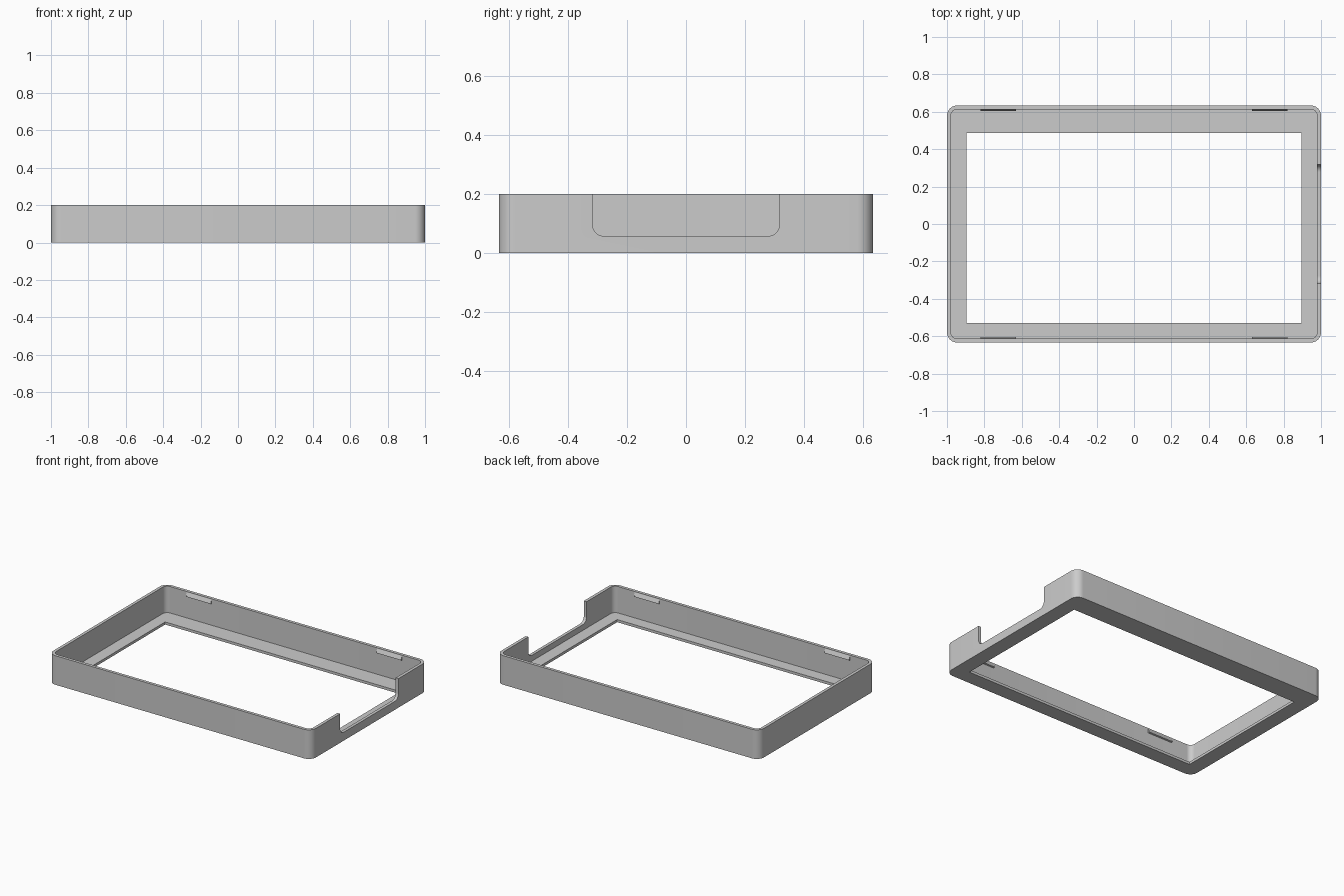
import bpy, bmesh
from math import cos, sin, pi, radians

cube = bpy.data.objects.get("Cube")
if cube:
    bpy.data.objects.remove(cube, do_unlink=True)

HALF_X, HALF_Y, HEIGHT = 1.0, 0.634, 0.2
WALL, FLOOR, CORNER = 0.021, 0.018, 0.055
ARC_STEPS = 10

grey = bpy.data.materials.new("plain grey")
grey.use_nodes = True
grey.diffuse_color = (0.6, 0.6, 0.6, 1)
grey.node_tree.nodes["Principled BSDF"].inputs["Base Color"].default_value = (0.6, 0.6, 0.6, 1)


def arc(cx, cy, r, start):
    """Quarter arc, counter-clockwise from the given angle."""
    angles = [start + pi / 2 * i / ARC_STEPS for i in range(ARC_STEPS + 1)]
    return [(cx + r * cos(a), cy + r * sin(a)) for a in angles]


def rounded_rect(x0, x1, y0, y1, r):
    return (arc(x1 - r, y1 - r, r, 0) + arc(x0 + r, y1 - r, r, pi / 2)
            + arc(x0 + r, y0 + r, r, pi) + arc(x1 - r, y0 + r, r, 1.5 * pi))


def loft(name, rings, cyclic=False):
    """Join rings of points; close the ends unless the last meets the first."""
    bm = bmesh.new()
    loops = [[bm.verts.new(p) for p in ring] for ring in rings]
    n = len(loops[0])
    pairs = list(zip(loops, loops[1:]))
    if cyclic:
        pairs.append((loops[-1], loops[0]))
    else:
        bm.faces.new(loops[0])
        bm.faces.new(loops[-1])
    for a, b in pairs:
        for i in range(n):
            j = (i + 1) % n
            bm.faces.new((a[i], a[j], b[j], b[i]))
    bmesh.ops.remove_doubles(bm, verts=bm.verts, dist=1e-5)
    bmesh.ops.recalc_face_normals(bm, faces=bm.faces)
    mesh = bpy.data.meshes.new(name)
    bm.to_mesh(mesh)
    bm.free()
    mesh.materials.append(grey)
    obj = bpy.data.objects.new(name, mesh)
    bpy.context.collection.objects.link(obj)
    return obj


# Bezel: wall with a floor lip around an off-centre window
outer = rounded_rect(-HALF_X, HALF_X, -HALF_Y, HALF_Y, CORNER)
ix, iy = HALF_X - WALL, HALF_Y - WALL
inner = rounded_rect(-ix, ix, -iy, iy, CORNER - WALL)
window = rounded_rect(-0.896, 0.896, -0.53, 0.487, 0)
sections = [(outer, 0), (outer, HEIGHT), (inner, HEIGHT),
            (inner, FLOOR), (window, FLOOR), (window, 0)]
bezel = loft("bezel_frame", [[(x, y, z) for x, y in ring] for ring, z in sections], True)

# Rounded notch through the wall at the +x end
notch_half, notch_z, r = 0.317, 0.058, 0.04
profile = ([(-notch_half, 0.3)] + arc(-notch_half + r, notch_z + r, r, pi)
           + arc(notch_half - r, notch_z + r, r, 1.5 * pi) + [(notch_half, 0.3)])
cutter = loft("notch_cutter", [[(x, y, z) for y, z in profile] for x in (0.93, 1.1)])
cutter.hide_render = True
cut = bezel.modifiers.new("notch", "BOOLEAN")
cut.operation = "DIFFERENCE"
cut.solver = "EXACT"
cut.object = cutter
bpy.context.view_layer.objects.active = bezel
bezel.select_set(True)
bpy.ops.object.modifier_apply(modifier="notch")
bpy.data.objects.remove(cutter, do_unlink=True)
bpy.ops.object.shade_smooth_by_angle(angle=radians(30))

# Snap ridges: wedges just under the rim on the long walls
for y_name, sy in (("front", -1), ("back", 1)):
    for x_name, sx in (("right", -1), ("left", 1)):
        wedge = [(iy + 0.005, 0.195), (iy, 0.195), (iy - 0.01, 0.172),
                 (iy - 0.01, 0.168), (iy, 0.165), (iy + 0.005, 0.165)]
        loft(f"snap_ridge_{y_name}_{x_name}",
             [[(sx * x, sy * y, z) for y, z in wedge] for x in (0.63, 0.82)])
